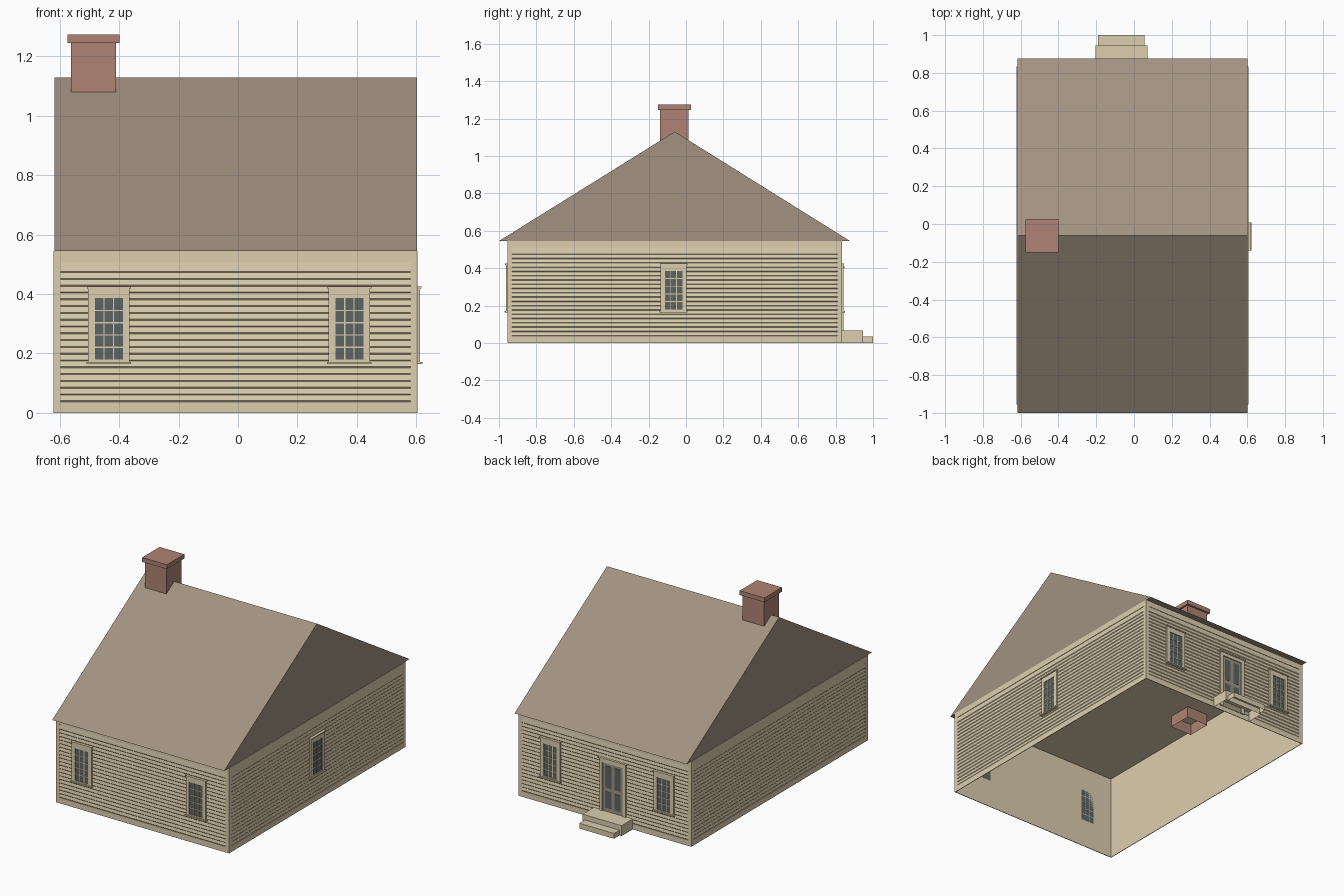
import bpy, bmesh, math
from mathutils import Matrix, Vector

old = bpy.data.objects.get("Cube")
if old:
    bpy.data.objects.remove(old, do_unlink=True)


def material(name, rgb):
    m = bpy.data.materials.new(name)
    m.use_nodes = True
    m.diffuse_color = (*rgb, 1)
    bsdf = next(n for n in m.node_tree.nodes if n.type == 'BSDF_PRINCIPLED')
    bsdf.inputs["Base Color"].default_value = (*rgb, 1)
    return m


CREAM = material("cream paint", (0.72, 0.62, 0.43))
TAUPE = material("taupe shingle", (0.36, 0.29, 0.22))
BRICK = material("red brick", (0.43, 0.23, 0.175))
GLASS = material("dark glass", (0.11, 0.13, 0.125))


def finish(name, bm, mat, frame=None):
    if frame:
        bm.transform(frame)
    mesh = bpy.data.meshes.new(name)
    bm.to_mesh(mesh)
    bm.free()
    mesh.materials.append(mat)
    ob = bpy.data.objects.new(name, mesh)
    bpy.context.collection.objects.link(ob)
    return ob


def boxes(name, mat, spans, frame=None, open_bottom=False):
    """One object from boxes (u0, u1, out0, out1, z0, z1); out points to local -y."""
    bm = bmesh.new()
    for u0, u1, o0, o1, z0, z1 in spans:
        place = Matrix.Translation(((u0 + u1) / 2, -(o0 + o1) / 2, (z0 + z1) / 2))
        size = Matrix.Diagonal((u1 - u0, o1 - o0, z1 - z0, 1))
        bmesh.ops.create_cube(bm, size=1, matrix=place @ size)
    if open_bottom:
        bm.normal_update()
        down = [f for f in bm.faces if f.normal.z < -0.9]
        bmesh.ops.delete(bm, geom=down, context='FACES_ONLY')
    return finish(name, bm, mat, frame)


# Body extents and the frame of each wall (local x along the wall, -y outward)
X0, X1, Y0, Y1, EAVE = -0.617, 0.601, -0.951, 0.829, 0.545


def wall_frame(x, y, degrees):
    return Matrix.Translation((x, y, 0)) @ Matrix.Rotation(math.radians(degrees), 4, 'Z')


FRONT = wall_frame(0, Y0, 0)
BACK = wall_frame(0, Y1, 180)
LEFT = wall_frame(X1, 0, 90)
RIGHT = wall_frame(X0, 0, -90)

# Hollow body, open underneath
boxes("house_body", CREAM, [(X0, X1, -Y1, -Y0, 0, EAVE - 0.003)], open_bottom=True)


def siding(name, frame, u0, u1, bottom=0.037, pitch=0.0229, rows=20):
    """Lapped boards: a sawtooth profile swept along the wall."""
    profile = []
    for i in range(rows):
        z = bottom + i * pitch
        profile += [(0.0005, z), (0.0037, z + 0.004)]
    profile.append((0.0005, 0.51))
    bm = bmesh.new()
    cols = [[bm.verts.new((u, -o, z)) for o, z in profile] for u in (u0, u1)]
    for i in range(len(profile) - 1):
        bm.faces.new((cols[0][i], cols[1][i], cols[1][i + 1], cols[0][i + 1]))
    finish(name, bm, CREAM, frame)


def clad(name, frame, u0, u1, lap):
    board, t = 0.02, 0.004
    boxes(name + "_trim", CREAM, [
        (u0 - lap, u0 + board, 0, t, 0, EAVE),
        (u1 - board, u1 + lap, 0, t, 0, EAVE),
        (u0 + board, u1 - board, 0, t, 0, 0.037),
        (u0 + board, u1 - board, 0, t, 0.508, EAVE)], frame)
    siding(name + "_siding", frame, u0 + board, u1 - board)


clad("front", FRONT, X0, X1, 0)
clad("back", BACK, -X1, -X0, 0)
clad("left", LEFT, Y0, Y1, 0.004)
clad("right", RIGHT, -Y1, -Y0, 0.004)


def window(name, frame, c):
    w, g, z0, z1, g0, g1 = 0.07, 0.047, 0.17, 0.419, 0.18, 0.386
    parts = [(c - w, c - g, 0, 0.012, z0, z1), (c + g, c + w, 0, 0.012, z0, z1),
             (c - g, c + g, 0, 0.012, z0, g0), (c - g, c + g, 0, 0.012, g1, z1),
             (c - 0.075, c + 0.075, 0, 0.02, z0 - 0.006, z0 + 0.002),
             (c - 0.074, c + 0.074, 0, 0.017, z1 - 0.001, z1 + 0.006)]
    # glazing bars, three panes wide and five high
    for i in (1, 2):
        u = c - g + 2 * g * i / 3
        parts.append((u - 0.002, u + 0.002, 0, 0.0095, g0, g1))
    for i in range(1, 5):
        z = g0 + (g1 - g0) * i / 5
        parts.append((c - g, c + g, 0, 0.009, z - 0.002, z + 0.002))
    boxes(name + "_casing", CREAM, parts, frame)
    boxes(name + "_glass", GLASS, [(c - g, c + g, 0, 0.007, g0, g1)], frame)


window("front_window_right", FRONT, -0.435)
window("front_window_left", FRONT, 0.375)
window("back_window_right", BACK, 0.43)
window("back_window_left", BACK, -0.375)
window("side_window", LEFT, -0.066)

# Back door with four dark panels
D = 0.067
boxes("door_casing", CREAM, [
    (D - 0.093, D - 0.072, 0, 0.012, 0.03, 0.4),
    (D + 0.072, D + 0.093, 0, 0.012, 0.03, 0.4),
    (D - 0.072, D + 0.072, 0, 0.012, 0.378, 0.4),
    (D - 0.1, D + 0.1, 0, 0.018, 0.4, 0.408)], BACK)
boxes("door", TAUPE, [(D - 0.072, D + 0.072, 0, 0.006, 0.03, 0.378)], BACK)
boxes("door_panels", GLASS, [
    (D + s * 0.033 - 0.022, D + s * 0.033 + 0.022, 0, 0.0075, z0, z1)
    for s in (-1, 1) for z0, z1 in ((0.09, 0.195), (0.22, 0.36))], BACK)

# Steps, hollow underneath
boxes("upper_step", CREAM, [(-0.071, 0.205, 0, 0.116, 0, 0.067)], BACK, True)
boxes("lower_step", CREAM, [(-0.056, 0.19, 0.116, 0.171, 0, 0.034)], BACK, True)

# Gable roof: a triangular prism along x
bm = bmesh.new()
tri = [(-1.0, EAVE), (0.877, EAVE), (-0.06, 1.13)]
a, b = [[bm.verts.new((x, y, z)) for y, z in tri] for x in (X0 - 0.001, X1 + 0.001)]
bm.faces.new(a)
bm.faces.new(b)
for i in range(3):
    j = (i + 1) % 3
    bm.faces.new((a[i], a[j], b[j], b[i]))
bmesh.ops.recalc_face_normals(bm, faces=bm.faces)
finish("roof", bm, TAUPE)

# Chimney running down through the ceiling, with a wider cap
boxes("chimney", BRICK, [(-0.563, -0.41, -0.013, 0.14, 0.47, 1.25)], open_bottom=True)
boxes("chimney_cap", BRICK, [(-0.574, -0.399, -0.026, 0.151, 1.246, 1.274)])
